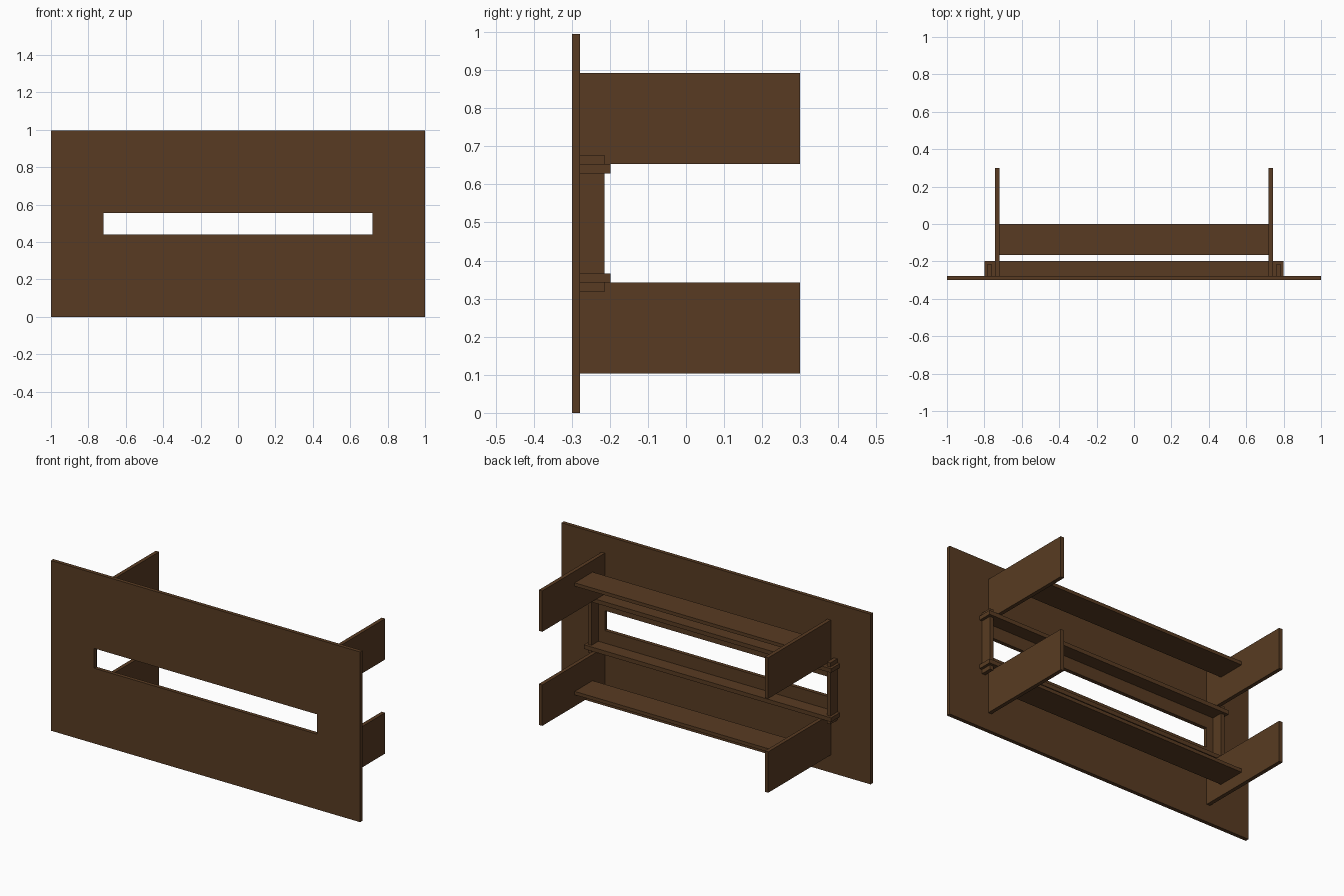
import bpy, bmesh

if "Cube" in bpy.data.objects:
    bpy.data.objects.remove(bpy.data.objects["Cube"])

wood = bpy.data.materials.new("dark_brown_wood")
wood.diffuse_color = (0.098, 0.044, 0.016, 1)
wood.use_nodes = True
wood.node_tree.nodes["Principled BSDF"].inputs["Base Color"].default_value = wood.diffuse_color


def add_object(name, bm):
    bmesh.ops.recalc_face_normals(bm, faces=bm.faces)
    mesh = bpy.data.meshes.new(name)
    bm.to_mesh(mesh)
    bm.free()
    mesh.materials.append(wood)
    bpy.context.collection.objects.link(bpy.data.objects.new(name, mesh))


def board(name, x, y, z):
    """Box given by its (min, max) range on each axis."""
    bm = bmesh.new()
    bmesh.ops.create_cube(bm, size=1)
    for v in bm.verts:
        v.co = [r[0] if c < 0 else r[1] for c, r in zip(v.co, (x, y, z))]
    add_object(name, bm)


H = 0.995  # overall height; the model mirrors about half of it

# Front panel with a horizontal slot
bm = bmesh.new()
rings = []
for y in (-0.30, -0.278):
    for w, z0, z1 in ((1.0, 0, H), (0.72, 0.44, 0.556)):
        rings.append([bm.verts.new((x, y, z)) for x, z in
                      ((-w, z0), (w, z0), (w, z1), (-w, z1))])
for a, b in ((0, 1), (2, 3), (0, 2), (1, 3)):
    for i in range(4):
        j = (i + 1) % 4
        bm.faces.new((rings[a][i], rings[a][j], rings[b][j], rings[b][i]))
add_object("front_panel", bm)


def mirrored(lo, hi, level):
    return (lo, hi) if level == "lower" else (H - hi, H - lo)


for level in ("lower", "upper"):
    # Shelf between the side panels, and the long frame rail behind the slot
    board(level + "_shelf", (-0.72, 0.72), (-0.165, 0.0), mirrored(0.17, 0.19, level))
    board(level + "_rail", (-0.80, 0.80), (-0.278, -0.198), mirrored(0.342, 0.366, level))
    # Side panels reaching backwards
    for side, s in (("left", -1), ("right", 1)):
        board(f"{level}_{side}_side_panel", sorted((s * 0.72, s * 0.742)),
              (-0.278, 0.30), mirrored(0.103, 0.342, level))

# Upright frame posts crossing through the rails
for side, s in (("left", -1), ("right", 1)):
    board(side + "_post", sorted((s * 0.762, s * 0.784)), (-0.278, -0.214), (0.318, H - 0.318))
